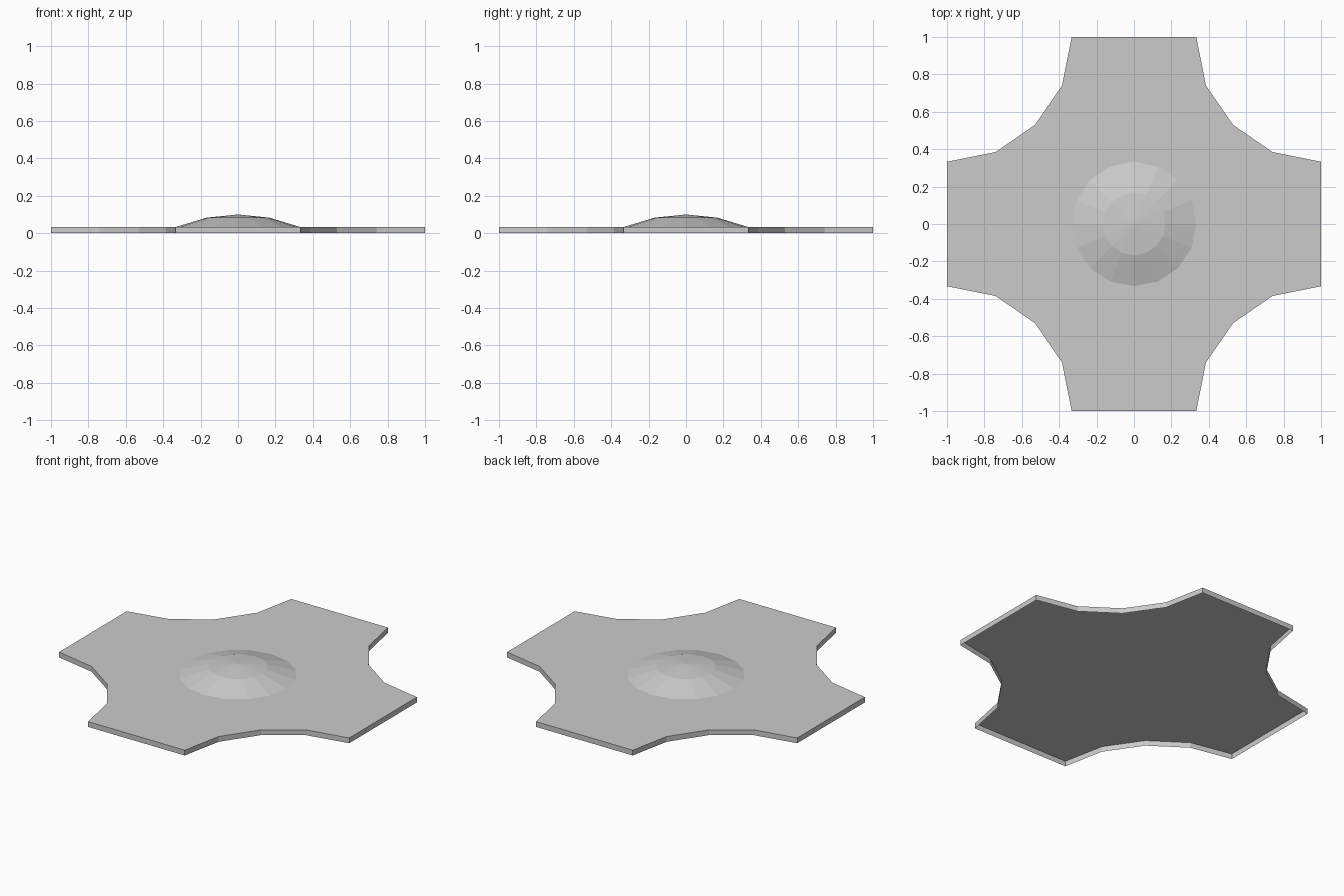
import bpy
import bmesh
from math import cos, sin, tau

cube = bpy.data.objects.get("Cube")
if cube:
    bpy.data.objects.remove(cube)

TOP = 0.033

grey = bpy.data.materials.new("light_grey")
grey.use_nodes = True
grey.diffuse_color = (0.6, 0.6, 0.6, 1)
grey.node_tree.nodes["Principled BSDF"].inputs["Base Color"].default_value = grey.diffuse_color


def finish(bm, name):
    mesh = bpy.data.meshes.new(name)
    bm.to_mesh(mesh)
    bm.free()
    mesh.materials.append(grey)
    obj = bpy.data.objects.new(name, mesh)
    bpy.context.collection.objects.link(obj)


# Cross-shaped plate: one concave corner turned four times, open underneath
corner = [(1, 0.333), (0.74, 0.385), (0.53, 0.53), (0.385, 0.74), (0.333, 1)]
outline = []
for turn in range(4):
    for x, y in corner:
        for _ in range(turn):
            x, y = -y, x
        outline.append((x, y))

bm = bmesh.new()
upper = [bm.verts.new((x, y, TOP)) for x, y in outline]
lower = [bm.verts.new((x, y, 0)) for x, y in outline]
bm.faces.new(upper)
count = len(outline)
for i in range(count):
    j = (i + 1) % count
    bm.faces.new((lower[i], lower[j], upper[j], upper[i]))
finish(bm, "cross_plate")

# Low faceted dome in the middle of the plate
SIDES = 16
bm = bmesh.new()
rings = [[bm.verts.new((r * cos(tau * i / SIDES), r * sin(tau * i / SIDES), z))
          for i in range(SIDES)] for r, z in ((0.333, TOP), (0.167, 0.083))]
apex = bm.verts.new((0, 0, 0.1))
for i in range(SIDES):
    j = (i + 1) % SIDES
    bm.faces.new((rings[0][i], rings[0][j], rings[1][j], rings[1][i]))
    bm.faces.new((rings[1][i], rings[1][j], apex))
finish(bm, "center_dome")
